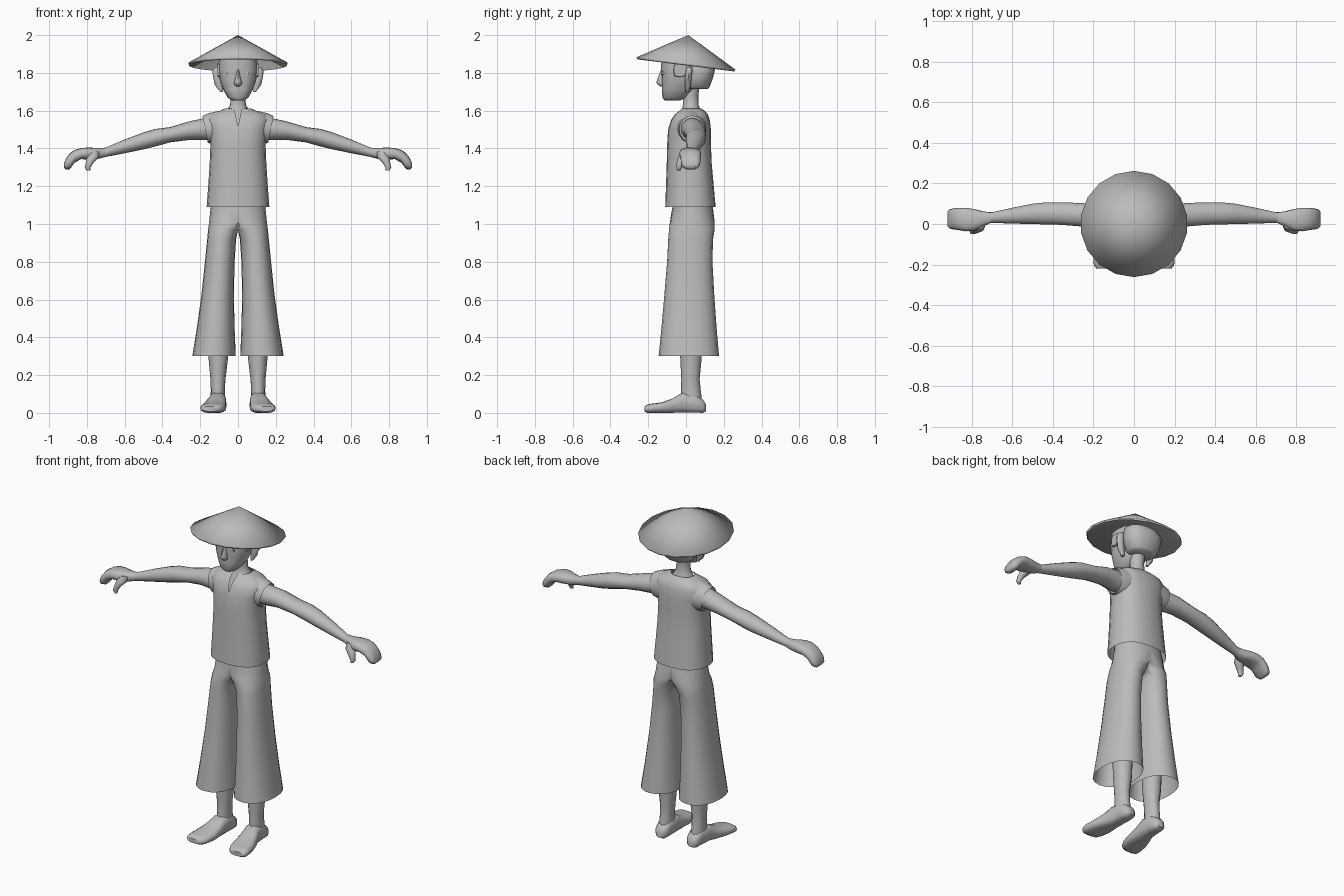
import bpy, bmesh, math
from mathutils import Vector

grey = bpy.data.materials.new("plain_grey")
grey.diffuse_color = (0.5, 0.5, 0.5, 1)


def finish(name, bm, mirror=False, angle=50):
    """Turn a bmesh into a smooth-shaded object, optionally mirrored in x."""
    bmesh.ops.recalc_face_normals(bm, faces=bm.faces)
    me = bpy.data.meshes.new(name)
    bm.to_mesh(me)
    bm.free()
    me.materials.append(grey)
    me.shade_smooth()
    me.set_sharp_from_angle(angle=math.radians(angle))
    ob = bpy.data.objects.new(name, me)
    bpy.context.collection.objects.link(ob)
    if mirror:
        m = ob.modifiers.new("mirror", 'MIRROR')
        m.use_clip = True
    return ob


def loft(axis, rings, sides=16, power=2.0, caps=(True, True)):
    """Skin rounded rings. Ring = position on axis, then min/max of the other two axes."""
    bm = bmesh.new()
    loops = []
    u, v = [i for i in range(3) if i != axis]
    for pos, u0, u1, v0, v1 in rings:
        loop = []
        for i in range(sides):
            a = 2 * math.pi * i / sides
            c, s = math.cos(a), math.sin(a)
            p = Vector()
            p[axis] = pos
            p[u] = (u0 + u1) / 2 + (u1 - u0) / 2 * math.copysign(abs(c) ** (2 / power), c)
            p[v] = (v0 + v1) / 2 + (v1 - v0) / 2 * math.copysign(abs(s) ** (2 / power), s)
            loop.append(bm.verts.new(p))
        loops.append(loop)
    for a, b in zip(loops, loops[1:]):
        for i in range(sides):
            j = (i + 1) % sides
            bm.faces.new((a[i], a[j], b[j], b[i]))
    for cap, loop in zip(caps, (loops[0], loops[-1])):
        if cap:
            bm.faces.new(loop)
    return bm


# Straw hat: shallow cone with a tilted rim and a hollow underside
bm = bmesh.new()
tip = bm.verts.new((0, 0.012, 2.0))
rim = []
for i in range(18):
    a = 2 * math.pi * (i + 0.5) / 18
    y = 0.262 * math.sin(a)
    rim.append(bm.verts.new((0.265 * math.cos(a), y, 1.85 - 0.125 * y)))
for i in range(18):
    bm.faces.new((rim[i], rim[(i + 1) % 18], tip))
hat = finish("hat", bm)
sol = hat.modifiers.new("thickness", 'SOLIDIFY')
sol.thickness = 0.012

# Head: face block, rounded skull behind, nose, ears and eyes
finish("face", loft(2, [
    (1.655, -0.035, 0.035, -0.115, -0.03), (1.67, -0.055, 0.055, -0.125, 0.0),
    (1.71, -0.078, 0.078, -0.127, 0.04), (1.76, -0.096, 0.096, -0.128, 0.06),
    (1.82, -0.105, 0.105, -0.132, 0.08), (1.88, -0.1, 0.1, -0.13, 0.08)],
    power=2.5))
finish("skull", loft(2, [
    (1.715, -0.07, 0.07, 0.01, 0.115), (1.725, -0.085, 0.085, -0.005, 0.125),
    (1.77, -0.105, 0.105, -0.01, 0.142), (1.82, -0.113, 0.113, -0.01, 0.155),
    (1.86, -0.1, 0.1, -0.01, 0.13)], power=2.4))
finish("sideburn", loft(0, [
    (0.085, -0.07, 0.0, 1.775, 1.85), (0.108, -0.065, 0.0, 1.78, 1.85)],
    sides=8, power=4), True)
finish("nose", loft(2, [
    (1.728, -0.01, 0.01, -0.135, -0.11), (1.738, -0.02, 0.02, -0.15, -0.11),
    (1.752, -0.02, 0.02, -0.157, -0.11), (1.785, -0.011, 0.011, -0.145, -0.11),
    (1.82, -0.007, 0.007, -0.132, -0.11)], sides=8))
finish("ear", loft(2, [
    (1.70, 0.08, 0.095, -0.002, 0.018), (1.735, 0.08, 0.122, -0.005, 0.025),
    (1.78, 0.085, 0.133, -0.005, 0.03), (1.815, 0.085, 0.135, 0.0, 0.035),
    (1.832, 0.09, 0.12, 0.005, 0.03)], sides=8), True)
finish("eye", loft(1, [
    (-0.126, 0.038, 0.060, 1.787, 1.809), (-0.117, 0.038, 0.060, 1.787, 1.809)],
    sides=10), True)

# Neck and upper chest
finish("neck", loft(2, [
    (1.48, -0.10, 0.10, -0.07, 0.1), (1.56, -0.09, 0.09, -0.05, 0.09),
    (1.60, -0.062, 0.062, -0.022, 0.078), (1.63, -0.042, 0.042, -0.016, 0.067),
    (1.68, -0.038, 0.038, -0.015, 0.065), (1.74, -0.045, 0.045, -0.015, 0.075)]))

# Shirt: open at hem and neck, with a V slit cut in the front
bm = loft(2, [
    (1.09, -0.166, 0.166, -0.11, 0.157), (1.2, -0.158, 0.158, -0.106, 0.147),
    (1.32, -0.150, 0.150, -0.102, 0.136), (1.42, -0.146, 0.146, -0.1, 0.132),
    (1.5, -0.155, 0.155, -0.095, 0.132), (1.55, -0.168, 0.168, -0.08, 0.126),
    (1.58, -0.150, 0.150, -0.06, 0.116), (1.598, -0.10, 0.10, -0.038, 0.1),
    (1.612, -0.068, 0.068, -0.022, 0.08)],
    sides=20, power=2.4, caps=(False, False))
for side in (-1, 1):
    front = [f for f in bm.faces if f.calc_center_median().y < 0.02
             and f.calc_center_median().z > 1.45]
    geom = front + list({e for f in front for e in f.edges}) + \
        list({v for f in front for v in f.verts})
    bmesh.ops.bisect_plane(bm, geom=geom, plane_co=(0, 0, 1.515),
                           plane_no=(side, 0, -0.2))
slit = [f for f in bm.faces if f.calc_center_median().y < 0.02
        and abs(f.calc_center_median().x) < 0.2 * (f.calc_center_median().z - 1.515)]
bmesh.ops.delete(bm, geom=slit, context='FACES')
finish("shirt", bm)

# Short cap sleeves, with a slanted opening
bm = loft(0, [
    (0.10, -0.05, 0.11, 1.42, 1.598), (0.15, -0.045, 0.108, 1.42, 1.587),
    (0.188, -0.036, 0.1, 1.43, 1.572)], caps=(False, False))
for v in bm.verts:
    v.co.x += 0.2 * (v.co.z - 1.57)
finish("sleeve", bm, True)

# Arms sloping down and out
finish("arm", loft(0, [
    (0.10, -0.02, 0.09, 1.44, 1.565), (0.18, -0.028, 0.094, 1.445, 1.56),
    (0.26, -0.012, 0.104, 1.445, 1.543), (0.36, -0.004, 0.106, 1.432, 1.513),
    (0.44, -0.002, 0.106, 1.41, 1.503), (0.50, 0.0, 0.1, 1.395, 1.485),
    (0.60, 0.002, 0.08, 1.375, 1.447), (0.70, 0.006, 0.058, 1.355, 1.405),
    (0.74, 0.0, 0.058, 1.345, 1.398)]), True)

# Mitten hand with fingertips curled down, plus a thumb
finish("hand", loft(0, [
    (0.70, 0.008, 0.056, 1.357, 1.403), (0.74, -0.01, 0.062, 1.345, 1.402),
    (0.79, -0.034, 0.074, 1.342, 1.405), (0.83, -0.036, 0.08, 1.343, 1.402),
    (0.865, -0.03, 0.08, 1.325, 1.392), (0.89, -0.027, 0.077, 1.29, 1.375),
    (0.91, -0.022, 0.072, 1.288, 1.348), (0.921, -0.01, 0.06, 1.298, 1.322)],
    power=2.5), True)
finish("thumb", loft(2, [
    (1.283, 0.782, 0.80, -0.046, -0.03), (1.297, 0.782, 0.812, -0.05, -0.022),
    (1.325, 0.765, 0.806, -0.05, -0.012), (1.355, 0.735, 0.80, -0.042, 0.01),
    (1.385, 0.735, 0.79, -0.025, 0.02)], sides=8), True)

# Wide trousers: one half, flat at the centre above the crotch, then mirrored
bm = loft(2, [
    (0.30, 0.012, 0.242, -0.145, 0.175), (0.45, 0.018, 0.218, -0.13, 0.162),
    (0.62, 0.022, 0.194, -0.115, 0.15), (0.80, 0.018, 0.175, -0.1, 0.14),
    (0.92, 0.010, 0.163, -0.094, 0.143), (0.97, -0.02, 0.158, -0.09, 0.152),
    (1.01, -0.11, 0.153, -0.085, 0.152), (1.09, -0.145, 0.145, -0.072, 0.142),
    (1.16, -0.135, 0.135, -0.07, 0.125)],
    sides=20, power=2.2, caps=(False, False))
for v in bm.verts:
    v.co.x = max(v.co.x, 0)
inner = [f for f in bm.faces if all(v.co.x < 1e-4 for v in f.verts)]
bmesh.ops.delete(bm, geom=inner, context='FACES')
bmesh.ops.remove_doubles(bm, verts=bm.verts, dist=1e-5)
finish("trousers", bm, True, 60)

# Lower legs and bare feet
finish("leg", loft(2, [
    (0.06, 0.066, 0.146, -0.03, 0.085), (0.12, 0.070, 0.144, -0.026, 0.078),
    (0.18, 0.066, 0.146, -0.025, 0.072), (0.28, 0.054, 0.155, -0.03, 0.082),
    (0.40, 0.05, 0.16, -0.035, 0.088), (0.60, 0.05, 0.16, -0.04, 0.088)],
    sides=12), True)
finish("foot", loft(1, [
    (0.106, 0.085, 0.125, 0.008, 0.045), (0.09, 0.068, 0.142, 0, 0.07),
    (0.05, 0.062, 0.148, 0, 0.1), (-0.02, 0.062, 0.155, 0, 0.108),
    (-0.07, 0.062, 0.175, 0, 0.078), (-0.13, 0.062, 0.193, 0, 0.056),
    (-0.18, 0.072, 0.2, 0, 0.05), (-0.205, 0.085, 0.198, 0, 0.044),
    (-0.22, 0.105, 0.185, 0.008, 0.034)], sides=14, power=2.8), True)
